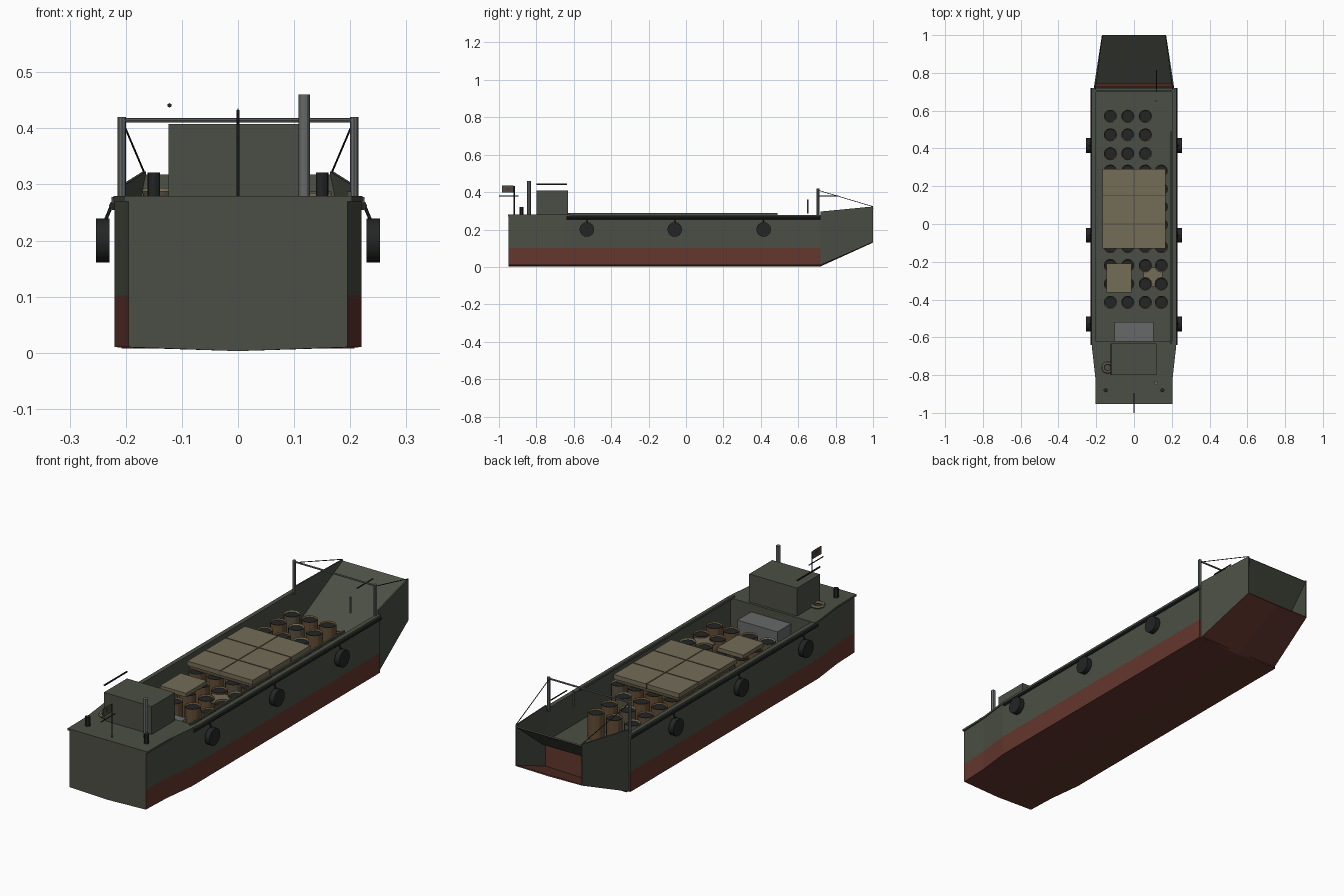
import bpy, bmesh, math
from mathutils import Vector

if "Cube" in bpy.data.objects:
    bpy.data.objects.remove(bpy.data.objects["Cube"])


def mat(name, r, g, b):
    m = bpy.data.materials.new(name)
    m.diffuse_color = (r, g, b, 1)
    m.use_nodes = True
    m.node_tree.nodes["Principled BSDF"].inputs["Base Color"].default_value = m.diffuse_color
    return m


GREEN = mat("olive green", .070, .078, .058)
RED = mat("red lead", .125, .038, .027)
BLACK = mat("rubber black", .017, .018, .018)
GREY = mat("steel grey", .135, .14, .14)
TAN = mat("canvas tan", .175, .15, .095)
STRAP = mat("strap tan", .10, .085, .052)
BROWN = mat("drum brown", .125, .075, .036)


def finish(name, bm, mats, smooth=False):
    me = bpy.data.meshes.new(name)
    bm.to_mesh(me)
    bm.free()
    ob = bpy.data.objects.new(name, me)
    bpy.context.collection.objects.link(ob)
    for m in mats:
        me.materials.append(m)
    if smooth:
        bpy.context.view_layer.objects.active = ob
        ob.select_set(True)
        bpy.ops.object.shade_smooth_by_angle()
        ob.select_set(False)
    return ob


def box(name, x0, x1, y0, y1, z0, z1, m):
    bm = bmesh.new()
    bmesh.ops.create_cube(bm, size=1)
    for v in bm.verts:
        v.co = ((x0 + x1) / 2 + v.co.x * (x1 - x0), (y0 + y1) / 2 + v.co.y * (y1 - y0),
                (z0 + z1) / 2 + v.co.z * (z1 - z0))
    return finish(name, bm, [m])


def rod(name, a, b, r, m, sides=8, smooth=True):
    a, b = Vector(a), Vector(b)
    bm = bmesh.new()
    bmesh.ops.create_cone(bm, cap_ends=True, segments=sides, radius1=r, radius2=r, depth=(b - a).length)
    q = (b - a).to_track_quat('Z', 'Y')
    for v in bm.verts:
        v.co = q @ v.co + (a + b) / 2
    return finish(name, bm, [m], smooth)


def solidify(ob, t):
    mod = ob.modifiers.new("thickness", 'SOLIDIFY')
    mod.thickness = t
    mod.offset = -1


def slab(name, outline, z0, z1, m):
    """Prism from a plan outline."""
    bm = bmesh.new()
    f = bm.faces.new([bm.verts.new((x, y, z0)) for x, y in outline])
    top = bmesh.ops.extrude_face_region(bm, geom=[f])
    for v in top["geom"]:
        if isinstance(v, bmesh.types.BMVert):
            v.co.z = z1
    bmesh.ops.recalc_face_normals(bm, faces=bm.faces)
    return finish(name, bm, [m])


# hull shell: half widths along the length, red below the waterline
stations = [(-.95, .195), (-.81, .201), (-.65, .22), (.72, .22)]
bm = bmesh.new()
rings = []
for y, w in stations:
    pts = [(w, .275), (w, .102), (w, .01), (0, .003), (-w, .01), (-w, .102), (-w, .275)]
    rings.append([bm.verts.new((x, y, z)) for x, z in pts])
for a, b in zip(rings, rings[1:]):
    for i in range(6):
        f = bm.faces.new((a[i], a[i + 1], b[i + 1], b[i]))
        f.material_index = 1 if 1 <= i <= 4 else 0
bm.faces.new(rings[0][::-1])
solidify(finish("hull", bm, [GREEN, RED]), .012)

# bow: green raked sides and red raked bottom, open at the tip
bm = bmesh.new()
rings = []
for y, w, top, low, mid in [(.72, .213, .296, .01, .003), (1, .17, .323, .133, .13)]:
    pts = [(w, top), (w, low), (0, mid), (-w, low), (-w, top)]
    rings.append([bm.verts.new((x, y, z)) for x, z in pts])
a, b = rings
for i in range(4):
    bm.faces.new((a[i], a[i + 1], b[i + 1], b[i])).material_index = 1 if i in (1, 2) else 0
solidify(finish("bow", bm, [GREEN, RED]), .006)

# inclined bow ramp
bm = bmesh.new()
bm.faces.new([bm.verts.new(p) for p in
              [(-.203, .745, .13), (.203, .745, .13), (.166, .998, .318), (-.166, .998, .318)]])
solidify(finish("bow_ramp", bm, [GREEN]), .006)
box("bow_bulkhead", -.208, .208, .722, .728, .008, .13, RED)

# cargo well floor and decks
box("cargo_floor", -.209, .209, -.62, .72, .12, .13, GREEN)
box("well_aft_wall", -.209, .209, -.63, -.62, .12, .27, GREEN)
half = [(.203, -.952), (.205, -.81), (.222, -.66), (.222, -.62)]
slab("aft_deck", half + [(-x, y) for x, y in half[::-1]], .27, .279, GREEN)

for s in (-1, 1):
    # gunwales, rubbing rails and tyre fenders
    box("gunwale", s * .215 - .01, s * .215 + .01, -.64, .72, .268, .278, GREEN)
    rod("rubbing_rail", (s * .222, -.64, .262), (s * .222, .72, .262), .008, BLACK)
    for y in (-.53, -.06, .415):
        rod("tyre_fender", (s * .229, y, .2), (s * .253, y, .2), .039, BLACK, 16)
        rod("fender_rope", (s * .222, y, .27), (s * .238, y, .232), .003, BLACK, 6)
    # bow posts with stays to the tip
    rod("bow_post", (s * .207, .705, .265), (s * .207, .705, .42), .0075, GREY)
    rod("bow_stay", (s * .205, .705, .41), (s * .168, .998, .323), .0018, BLACK, 5)
    # stern bollards
    rod("bollard", (s * .15, -.88, .277), (s * .15, -.88, .321), .011, BLACK, 12)
rod("bow_crossbar", (-.207, .705, .414), (.207, .705, .414), .004, GREY)

# stowed boathook and bow gun
box("boathook", .194, .202, -.635, .49, .278, .287, GREEN)
rod("gun_post", (.118, .65, .285), (.118, .65, .36), .004, GREY)
rod("gun_barrel", (.118, .70, .38), (.118, .815, .38), .003, BLACK, 6)


# cargo drums with recessed dark lids
def drum(x, y, side, rim):
    bm = bmesh.new()
    bmesh.ops.create_cone(bm, cap_ends=True, segments=12, radius1=.035, radius2=.035, depth=.118)
    bmesh.ops.translate(bm, verts=bm.verts, vec=(x, y, .189))
    top = max(bm.faces, key=lambda f: f.calc_center_median().z)
    ring = bmesh.ops.inset_region(bm, faces=[top], thickness=.005)["faces"]
    for f in ring:
        f.material_index = 1
    for v in top.verts:
        v.co.z -= .006
    top.material_index = 2
    finish("drum", bm, [side, rim, BLACK])


columns = (-.125, -.033, .06, .145)
rows = (.57, .472, .372, .28, .185, .09, -.005, -.12, -.22, -.318, -.415)
for j, y in enumerate(rows):
    for i, x in enumerate(columns):
        if j < 3 and i == 3:
            continue
        pale = (i * 2 + j * 3) % 5 == 0
        drum(x, y, STRAP if pale else BROWN, TAN if pale else BROWN)

# canvas covers, lashings and loose sheet
box("cargo_cover_lower", -.162, .158, -.122, .282, .248, .262, STRAP)
box("cargo_cover", -.168, .166, -.13, .29, .264, .285, TAN)
box("lashing", -.003, .003, -.131, .291, .263, .287, STRAP)
for y in (0, .15):
    box("lashing", -.169, .167, y - .003, y + .003, .263, .287, STRAP)
box("small_cover", -.145, -.012, -.362, -.21, .248, .266, TAN)
box("loose_sheet", .05, .15, -.33, -.23, .236, .241, TAN)

# engine casing, deckhouse and exhaust
box("engine_casing", -.102, .102, -.63, -.52, .13, .243, GREY)
box("deckhouse", -.124, .12, -.8, -.632, .277, .408, GREEN)
rod("roof_rod", (-.122, -.8, .441), (-.122, -.635, .441), .004, BLACK, 6)
rod("exhaust_pipe", (.118, -.84, .277), (.118, -.84, .46), .010, GREY, 12)

# life ring on the aft deck
bm = bmesh.new()
n, k = 16, 6
ring = [[bm.verts.new(((.024 + .008 * math.cos(v)) * math.cos(u) - .14,
                       (.024 + .008 * math.cos(v)) * math.sin(u) - .76,
                       .287 + .008 * math.sin(v)))
         for v in (2 * math.pi * j / k for j in range(k))]
        for u in (2 * math.pi * i / n for i in range(n))]
for i in range(n):
    for j in range(k):
        p, q, t = ring[i], ring[(i + 1) % n], (j + 1) % k
        bm.faces.new((p[j], q[j], q[t], p[t]))
finish("life_ring", bm, [TAN], True)

# stern flag mast
rod("flag_mast", (0, -.918, .277), (0, -.918, .433), .003, BLACK, 6)
rod("mast_boom", (0, -1, .38), (0, -.895, .38), .0025, BLACK, 6)
box("flag", -.001, .001, -.985, -.922, .398, .435, GREEN)
rod("flag_disc", (-.002, -.953, .417), (.002, -.953, .417), .01, RED, 12)
